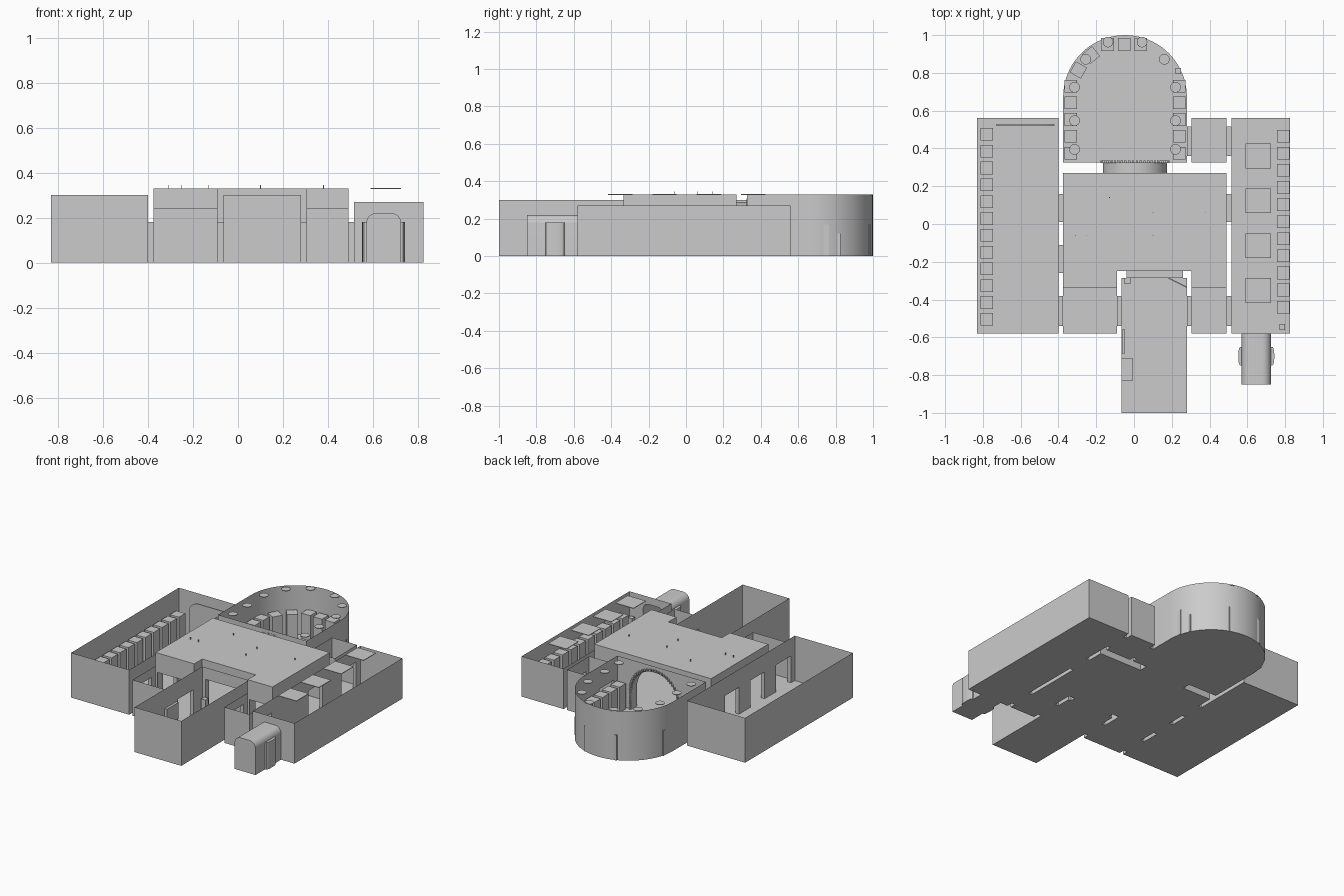
import bpy, bmesh, math
from mathutils import Vector, Matrix

if "Cube" in bpy.data.objects:
    bpy.data.objects.remove(bpy.data.objects["Cube"])


def finish(bm, name, smooth=False):
    bmesh.ops.remove_doubles(bm, verts=bm.verts, dist=1e-5)
    me = bpy.data.meshes.new(name)
    bm.to_mesh(me)
    bm.free()
    ob = bpy.data.objects.new(name, me)
    bpy.context.collection.objects.link(ob)
    if smooth:
        bpy.ops.object.select_all(action='DESELECT')
        ob.select_set(True)
        bpy.context.view_layer.objects.active = ob
        bpy.ops.object.shade_smooth_by_angle(angle=math.radians(30))
    return ob


def face(bm, pts):
    return bm.faces.new([bm.verts.new(p) for p in pts])


def box(name, cx, cy, sx, sy, z0, z1, rot=0.0):
    bm = bmesh.new()
    m = (Matrix.Translation((cx, cy, (z0 + z1) / 2)) @ Matrix.Rotation(rot, 4, 'Z')
         @ Matrix.Diagonal((sx, sy, z1 - z0, 1)))
    bmesh.ops.create_cube(bm, size=1, matrix=m)
    return finish(bm, name)


def profile(a, b, h, r=0.0):
    """Doorway outline from a up and over to b, top corners rounded by r."""
    if r == 0:
        return [(a, 0), (a, h), (b, h), (b, 0)]
    n = 12
    left = [(a + r - r * math.cos(i * math.pi / 2 / n),
             h - r + r * math.sin(i * math.pi / 2 / n)) for i in range(n + 1)]
    right = [(a + b - u, z) for u, z in reversed(left)]
    return [(a, 0)] + left + right + [(b, 0)]


# Passages: axis crossed, gap start, gap end, opening a..b, height, corner radius
SIDE = (-.54, -.38, .18, 0)
PASSAGES = [
    (0, -.40, -.375, *SIDE), (0, -.40, -.375, -.26, -.11, .18, 0),
    (0, -.40, -.375, .01, .16, .18, 0),
    (0, -.09, -.065, *SIDE), (0, .28, .305, *SIDE), (0, .49, .515, *SIDE),
    (0, .49, .515, .01, .16, .18, 0), (0, .49, .515, .36, .515, .18, 0),
    (0, .28, .305, .36, .515, .18, 0),
    (1, -.285, -.25, -.04, .26, .22, 0),
    (1, .27, .325, -.165, .175, .29, .165),
    (1, -.335, -.335, -.36, -.105, .20, 0), (1, -.335, -.335, .32, .475, .20, 0),
    (1, -.85, -.58, .57, .725, .22, .045),
]


def wall(bm, p, q, h):
    """One wall with every matching doorway cut out of its outline."""
    pts = [Vector((*p, 0))]
    for ax in (0, 1):
        if abs(p[ax] - q[ax]) > 1e-4:
            continue
        al = 1 - ax
        lo, hi = sorted((p[al], q[al]))
        found = [d for d in PASSAGES
                 if min(abs(d[1] - p[ax]), abs(d[2] - p[ax])) < .002
                 and d[3] > lo and d[4] < hi]
        fwd = q[al] > p[al]
        for d in sorted(found, key=lambda d: d[3], reverse=not fwd):
            pr = profile(*d[3:])
            for u, z in (pr if fwd else pr[::-1]):
                v = [0, 0, z]
                v[ax], v[al] = p[ax], u
                pts.append(Vector(v))
    face(bm, pts + [(*q, 0), (*q, h), (*p, h)])


def room(name, pts, h, ceiling=False, skip=(), smooth=False):
    bm = bmesh.new()
    for i, p in enumerate(pts):
        if i not in skip:
            wall(bm, p, pts[(i + 1) % len(pts)], h)
    face(bm, [(x, y, 0) for x, y in reversed(pts)])
    if ceiling:
        face(bm, [(x, y, h) for x, y in pts])
    return finish(bm, name, smooth)


def rect(x0, x1, y0, y1):
    return [(x0, y0), (x1, y0), (x1, y1), (x0, y1)]


# Rooms
room("left_gallery", rect(-.83, -.40, -.58, .56), .30)
room("right_gallery", rect(.515, .825, -.58, .56), .27)
room("entrance_hall", rect(-.065, .28, -1.0, -.285), .30)
room("front_left_room", rect(-.375, -.09, -.58, -.335), .24, skip=(2,))
room("front_right_room", rect(.305, .49, -.58, -.335), .24, skip=(2,))
room("back_right_room", rect(.305, .49, .325, .56), .27)
room("central_hall", [(-.375, -.335), (-.09, -.335), (-.09, -.25), (.305, -.25),
                      (.305, -.335), (.49, -.335), (.49, .27), (-.375, .27)],
     .33, ceiling=True)
CX, CY, R = -.0475, .6725, .3275
arc = [(CX + R * math.cos(math.pi * i / 40), CY + R * math.sin(math.pi * i / 40))
       for i in range(41)]
room("apse_hall", [(-.375, .325), (.28, .325)] + arc, .33, smooth=True)

# Linking passages between the rooms
for ax, g0, g1, a, b, h, r in PASSAGES:
    if g1 - g0 < .001:
        continue
    bm = bmesh.new()
    pr = profile(a, b, h, r)
    at = lambda u, z, g: (g, u, z) if ax == 0 else (u, g, z)
    for (u, z), (w, y) in zip(pr, pr[1:] + pr[:1]):
        if abs(u - w) + abs(z - y) > 1e-6:
            face(bm, [at(u, z, g0), at(w, y, g0), at(w, y, g1), at(u, z, g1)])
    if g0 == -.85:
        face(bm, [at(u, z, g0) for u, z in pr])
    bmesh.ops.remove_doubles(bm, verts=bm.verts, dist=1e-5)
    bmesh.ops.recalc_face_normals(bm, faces=bm.faces)
    finish(bm, "alcove" if g0 == -.85 else "passage", r > 0)

# Shallow curved niches on both sides of the alcove
for x, s in ((.57, -1), (.725, 1)):
    bm = bmesh.new()
    plan = [(x + s * .018 * math.sin(math.pi * i / 12) ** .5 if 0 < i < 12 else x,
             -.70 - .05 * math.cos(math.pi * i / 12)) for i in range(13)]
    for p, q in zip(plan, plan[1:]):
        face(bm, [(*p, 0), (*q, 0), (*q, .18), (*p, .18)])
    for z in (0, .18):
        face(bm, [(*p, z) for p in plan])
    bmesh.ops.remove_doubles(bm, verts=bm.verts, dist=1e-5)
    bmesh.ops.recalc_face_normals(bm, faces=bm.faces)
    finish(bm, "alcove_niche", True)

# Display cases along the walls
S, H = .067, .17
for i in range(12):
    box("left_case", -.78, .475 - .0891 * i, S, S, 0, H)
for i in range(11):
    box("right_case", .79, .465 - .0905 * i, S, S, 0, H)
for y in (.73, .642, .553, .465, .375):
    box("apse_left_case", -.335, y, S, S, 0, H)
    box("apse_right_case", .24, y, S, S, 0, H)
for x in (-.14, -.0525, .035):
    box("apse_back_case", x, .95, S, S, 0, H)
for a in (129, 150):
    t = math.radians(a)
    box("apse_angled_case", CX + .285 * math.cos(t), CY + .285 * math.sin(t), S, S, 0, H, t)
box("right_stand", .785, -.545, .03, .03, 0, .12)
box("apse_stand", .235, .81, .03, .03, 0, .12)

# Hanging ceiling discs in the apse
for dx, y in ((.09, .963), (.208, .872), (.267, .724), (.267, .547), (.267, .395)):
    for s in (-1, 1):
        bm = bmesh.new()
        bmesh.ops.create_cone(bm, cap_ends=True, segments=24, radius1=.028, radius2=.028,
                              depth=.004, matrix=Matrix.Translation((CX + s * dx, y, .325)))
        finish(bm, "ceiling_disc", True)

# Floating skylight panels
for y in (.36, .122, -.115, -.352):
    box("skylight_panel", .657, y, .135, .13, .327, .331)

# Arched screen at the back of the left gallery
bm = bmesh.new()
f = face(bm, [(u, .522, z) for u, z in profile(-.73, -.42, .25, .07)])
ext = bmesh.ops.extrude_face_region(bm, geom=[f])
bmesh.ops.translate(bm, vec=(0, .006, 0),
                    verts=[v for v in ext['geom'] if isinstance(v, bmesh.types.BMVert)])
bmesh.ops.recalc_face_normals(bm, faces=bm.faces)
finish(bm, "arched_screen")

# Bead trim around the apse arch
bm = bmesh.new()
n = 27
trim = [(x, .125 * k / 9) for x in (-.172, .182) for k in range(9)]
trim += [(.005 - .177 * math.cos(math.pi * i / n), .125 + .172 * math.sin(math.pi * i / n))
         for i in range(n + 1)]
for x, z in trim:
    bmesh.ops.create_cube(bm, size=.012, matrix=Matrix.Translation((x, .329, z + .006)))
finish(bm, "arch_beads")

# Entrance hall furniture and open door
box("entrance_counter", -.037, -.77, .056, .12, 0, .07)
box("wall_panel", -.056, -.622, .016, .125, .06, .17)
box("entrance_stand", -.035, -.302, .032, .032, 0, .10)
box("open_door", .23, -.31, .11, .006, 0, .20, math.atan2(-.05, .1))

# Lamp rods poking through the central ceiling
for x, y in ((-.31, -.06), (-.25, -.06), (-.13, .14), (.1, .06), (.1, -.06), (.38, .06)):
    box("lamp_rod", x, y, .004, .004, .25, .345)
